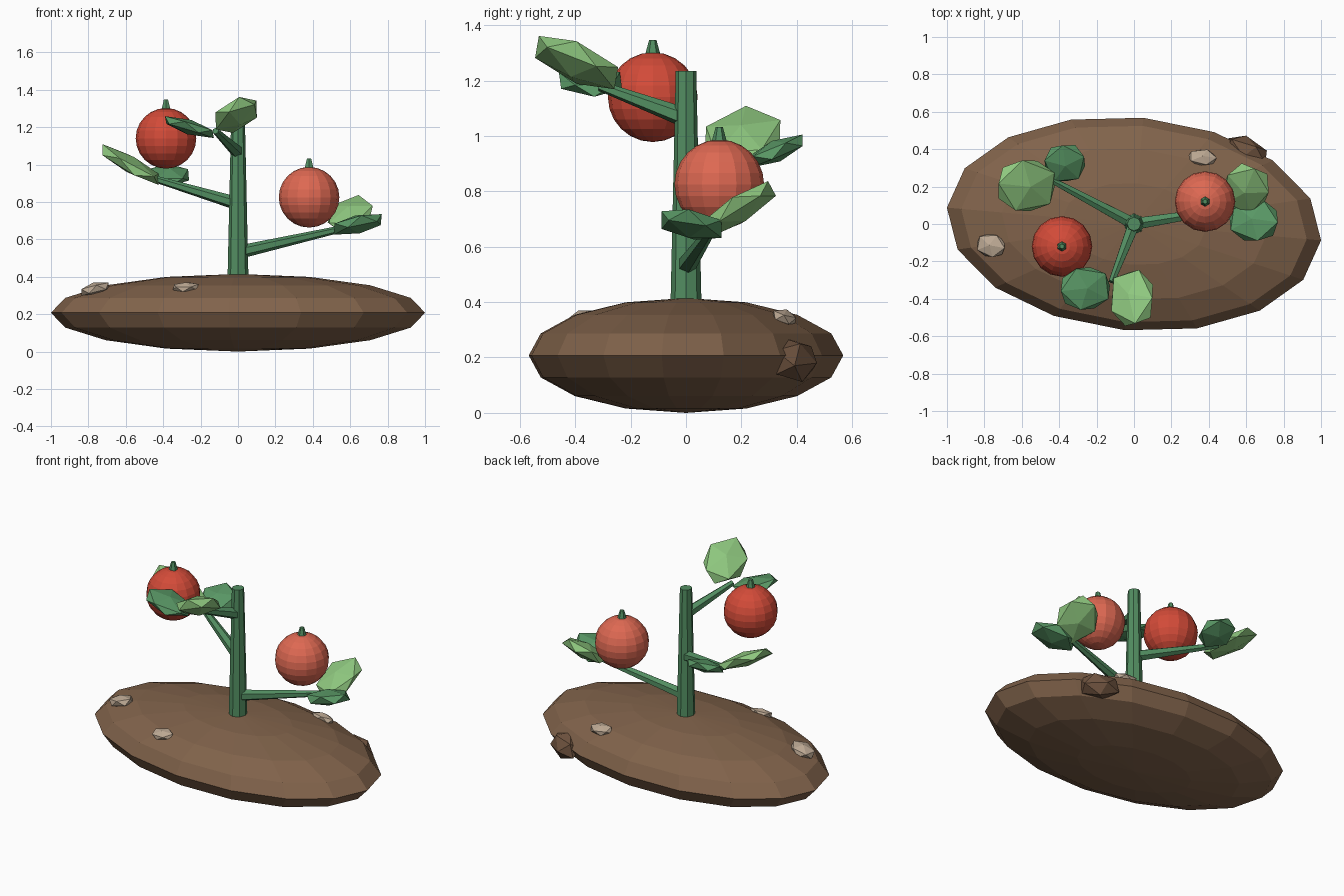
import bpy, bmesh, math
from mathutils import Matrix, Vector

cube = bpy.data.objects.get("Cube")
if cube:
    bpy.data.objects.remove(cube, do_unlink=True)


def material(name, rgb):
    m = bpy.data.materials.new(name)
    m.use_nodes = True
    m.diffuse_color = (*rgb, 1)
    m.node_tree.nodes["Principled BSDF"].inputs["Base Color"].default_value = (*rgb, 1)
    return m


soil = material("soil brown", (0.22, 0.125, 0.07))
clod = material("clod brown", (0.16, 0.088, 0.05))
stone = material("pale stone", (0.50, 0.39, 0.29))
stalk = material("stalk green", (0.085, 0.27, 0.12))
dark_leaf = material("dark leaf green", (0.10, 0.31, 0.13))
light_leaf = material("light leaf green", (0.27, 0.57, 0.21))
ripe = material("ripe red", (0.65, 0.07, 0.04))
unripe = material("unripe coral", (0.73, 0.14, 0.085))


def add(name, bm, mat):
    mesh = bpy.data.meshes.new(name)
    bm.to_mesh(mesh)
    bm.free()
    mesh.materials.append(mat)
    obj = bpy.data.objects.new(name, mesh)
    bpy.context.collection.objects.link(obj)
    return obj


def ball(name, centre, size, segments, rings, mat, turn=0):
    bm = bmesh.new()
    place = Matrix.LocRotScale(Vector(centre), Matrix.Rotation(turn, 3, "Z"), Vector(size))
    bmesh.ops.create_uvsphere(bm, u_segments=segments, v_segments=rings, radius=1, matrix=place)
    return add(name, bm, mat)


def rod(name, start, end, r1, r2, sides, mat):
    start, end = Vector(start), Vector(end)
    axis = end - start
    turn = axis.to_track_quat("Z", "Y") if axis.xy.length > 0 else None
    place = Matrix.LocRotScale((start + end) / 2, turn, None)
    bm = bmesh.new()
    bmesh.ops.create_cone(bm, cap_ends=True, segments=sides, radius1=r1, radius2=r2,
                          depth=axis.length, matrix=place)
    return add(name, bm, mat)


def chunk(name, centre, along, size, mat, roll=0):
    """Squashed icosahedron: size is half length, half width, half thickness."""
    d = Vector(along).normalized()
    side = Vector((0, 0, 1)).cross(d).normalized()
    side = Matrix.Rotation(roll, 3, d) @ side
    frame = Matrix((d, side, d.cross(side))).transposed()
    bm = bmesh.new()
    bmesh.ops.create_icosphere(bm, subdivisions=1, radius=1,
                               matrix=Matrix.LocRotScale(Vector(centre), frame, Vector(size)))
    return add(name, bm, mat)


# Soil mound, clod and stones
ball("soil_mound", (0, 0, 0.2075), (1.004, 0.57, 0.2075), 16, 8, soil, math.radians(-5))
chunk("soil_clod", (0.6, 0.39, 0.19), (0.12, -0.06, 0), (0.135, 0.075, 0.085), clod, 0.4)
chunk("left_stone", (0.365, 0.355, 0.345), (0.15, -0.01, -0.01), (0.085, 0.05, 0.03), stone, -0.3)
chunk("right_stone", (-0.765, -0.115, 0.333), (0.16, -0.03, 0.04), (0.09, 0.07, 0.037), stone)
chunk("front_stone", (-0.28, -0.38, 0.345), (0.14, 0.02, 0.01), (0.078, 0.05, 0.026), stone, 0.3)

# Stem and branches
rod("stem", (0, 0, 0.3), (0, 0, 1.235), 0.058, 0.037, 8, stalk)
rod("left_branch", (0, 0, 0.53), (0.57, 0.09, 0.66), 0.036, 0.018, 6, stalk)
rod("right_branch", (0, 0, 0.79), (-0.45, 0.24, 0.925), 0.036, 0.018, 6, stalk)
rod("front_branch", (0, 0, 1.065), (-0.12, -0.31, 1.18), 0.036, 0.018, 6, stalk)

# Leaf pairs at the branch ends
chunk("left_light_leaf", (0.60, 0.19, 0.735), (0.10, 0.24, 0.17), (0.17, 0.14, 0.05), light_leaf)
chunk("left_dark_leaf", (0.64, 0.02, 0.68), (0.28, -0.03, 0.07), (0.155, 0.13, 0.05),
      dark_leaf, -0.15)
chunk("right_light_leaf", (-0.575, 0.205, 1.0), (-0.33, 0.03, 0.19), (0.205, 0.16, 0.045),
      light_leaf, -0.1)
chunk("right_dark_leaf", (-0.37, 0.325, 0.945), (-0.02, 0.2, 0.085), (0.125, 0.125, 0.04), dark_leaf)
chunk("front_dark_leaf", (-0.26, -0.345, 1.2), (-0.28, -0.03, 0.085), (0.16, 0.13, 0.04), dark_leaf)
chunk("front_light_leaf", (-0.01, -0.395, 1.265), (0.05, -0.28, 0.14), (0.185, 0.14, 0.06),
      light_leaf, 0.3)

# Fruits with their short stalks
for name, centre, mat in (("ripe_fruit", Vector((-0.385, -0.12, 1.14)), ripe),
                          ("unripe_fruit", Vector((0.38, 0.12, 0.825)), unripe)):
    ball(name, centre, (0.162, 0.162, 0.162), 16, 12, mat)
    up = Vector((0, 0, 1))
    rod(name + "_stalk", centre + up * 0.145, centre + up * 0.207, 0.03, 0.013, 6, stalk)
